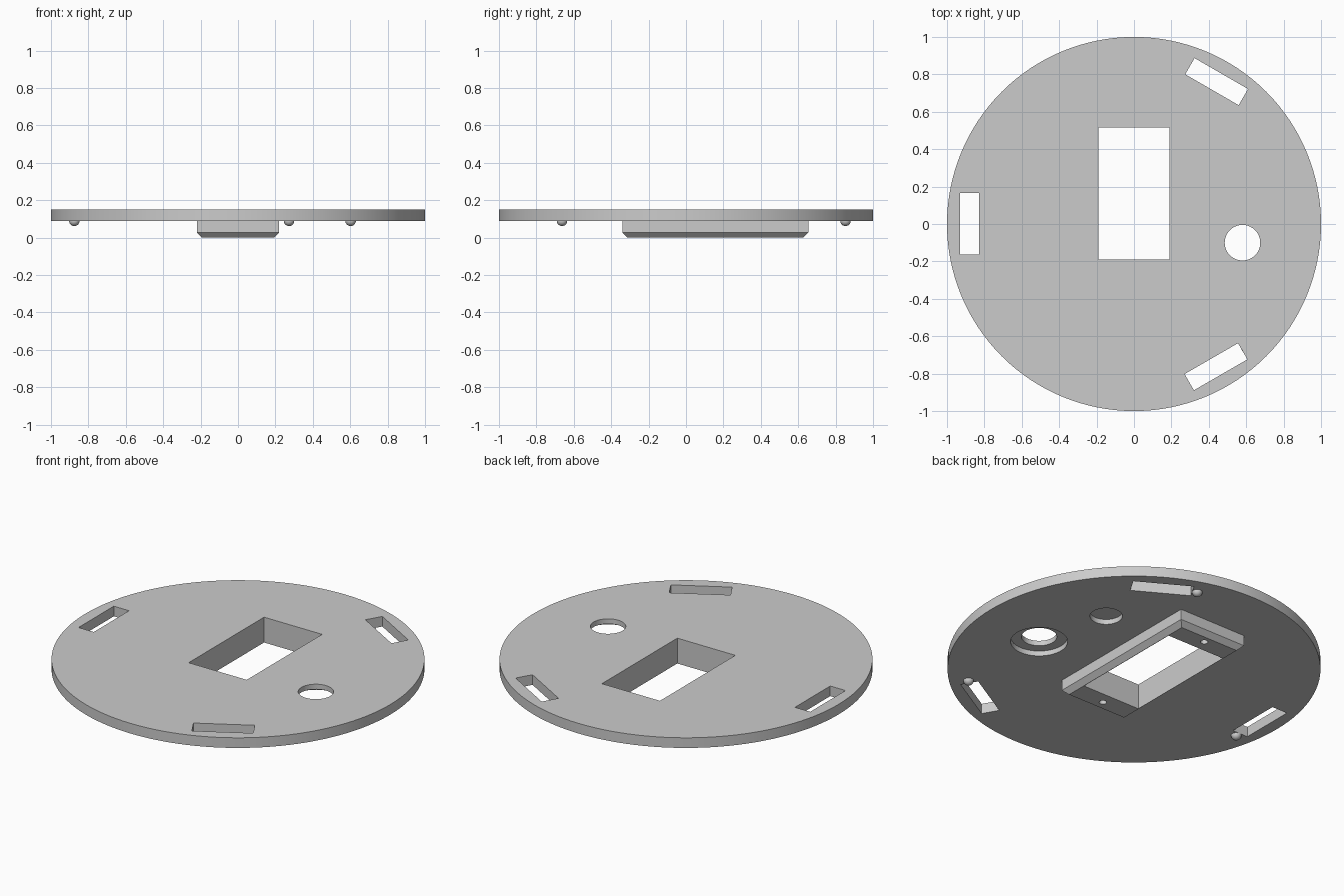
import bpy
import bmesh
import math
from mathutils import Matrix

if "Cube" in bpy.data.objects:
    bpy.data.objects.remove(bpy.data.objects["Cube"], do_unlink=True)

grey = bpy.data.materials.new("plain grey")
grey.use_nodes = True
colour = (0.6, 0.6, 0.6, 1)
grey.diffuse_color = colour
grey.node_tree.nodes["Principled BSDF"].inputs["Base Color"].default_value = colour

TOP, UNDER = 0.15, 0.09


def make(name, bm):
    mesh = bpy.data.meshes.new(name)
    bm.to_mesh(mesh)
    bm.free()
    mesh.materials.append(grey)
    ob = bpy.data.objects.new(name, mesh)
    bpy.context.collection.objects.link(ob)
    return ob


def cylinder(name, x, y, z0, z1, r, sides=64):
    bm = bmesh.new()
    bmesh.ops.create_cone(bm, cap_ends=True, segments=sides, radius1=r, radius2=r,
                          depth=z1 - z0,
                          matrix=Matrix.Translation((x, y, (z0 + z1) / 2)))
    return make(name, bm)


def block(name, x0, x1, y0, y1, z0, z1, turn=0):
    bm = bmesh.new()
    place = (Matrix.Rotation(turn, 4, 'Z')
             @ Matrix.Translation(((x0 + x1) / 2, (y0 + y1) / 2, (z0 + z1) / 2))
             @ Matrix.Diagonal((x1 - x0, y1 - y0, z1 - z0, 1)))
    bmesh.ops.create_cube(bm, size=1, matrix=place)
    return make(name, bm)


def activate(ob):
    bpy.ops.object.select_all(action='DESELECT')
    ob.select_set(True)
    bpy.context.view_layer.objects.active = ob


def combine(ob, other, operation):
    mod = ob.modifiers.new(operation, 'BOOLEAN')
    mod.operation = operation
    mod.solver = 'EXACT'
    mod.object = other
    activate(ob)
    bpy.ops.object.modifier_apply(modifier=mod.name)
    bpy.data.objects.remove(other, do_unlink=True)


# Round base plate
plate = cylinder("base_plate", 0, 0, UNDER, TOP, 1, 128)

# Rectangular boss under the plate, chamfered round its lower rim
boss = block("boss", -0.22, 0.22, -0.34, 0.655, 0, 0.12)
bm = bmesh.new()
bm.from_mesh(boss.data)
lower = [e for e in bm.edges if all(v.co.z < 0.01 for v in e.verts)]
bmesh.ops.bevel(bm, geom=lower, offset=0.028, segments=1, affect='EDGES')
bm.to_mesh(boss.data)
bm.free()
combine(plate, boss, 'UNION')

# Rectangular window through plate and boss
combine(plate, block("window", -0.19, 0.19, -0.19, 0.515, -0.1, 0.3), 'DIFFERENCE')

# Three slots near the rim
turns = [i * math.tau / 3 for i in range(3)]
for turn in turns:
    combine(plate, block("slot", -0.93, -0.83, -0.163, 0.167, 0, 0.3, turn), 'DIFFERENCE')

# Counterbored round hole, shallow blind recess and two screw holes
for x, y, z0, z1, r in [(0.58, -0.1, 0, 0.3, 0.095),
                        (0.58, -0.1, 0.05, 0.12, 0.153),
                        (0.48, 0.34, 0.05, 0.12, 0.087),
                        (0, -0.26, -0.1, 0.06, 0.02),
                        (0, 0.585, -0.1, 0.06, 0.02)]:
    combine(plate, cylinder("hole", x, y, z0, z1, r), 'DIFFERENCE')

activate(plate)
bpy.ops.object.shade_smooth_by_angle(angle=math.radians(30))

# Small round bump beside each slot
for i, turn in enumerate(turns):
    bm = bmesh.new()
    bmesh.ops.create_uvsphere(bm, u_segments=24, v_segments=16, radius=0.028,
                              matrix=Matrix.Rotation(turn, 4, 'Z')
                              @ Matrix.Translation((-0.875, -0.19, UNDER)))
    bump = make(f"bump_{i + 1}", bm)
    activate(bump)
    bpy.ops.object.shade_smooth_by_angle(angle=math.radians(30))
